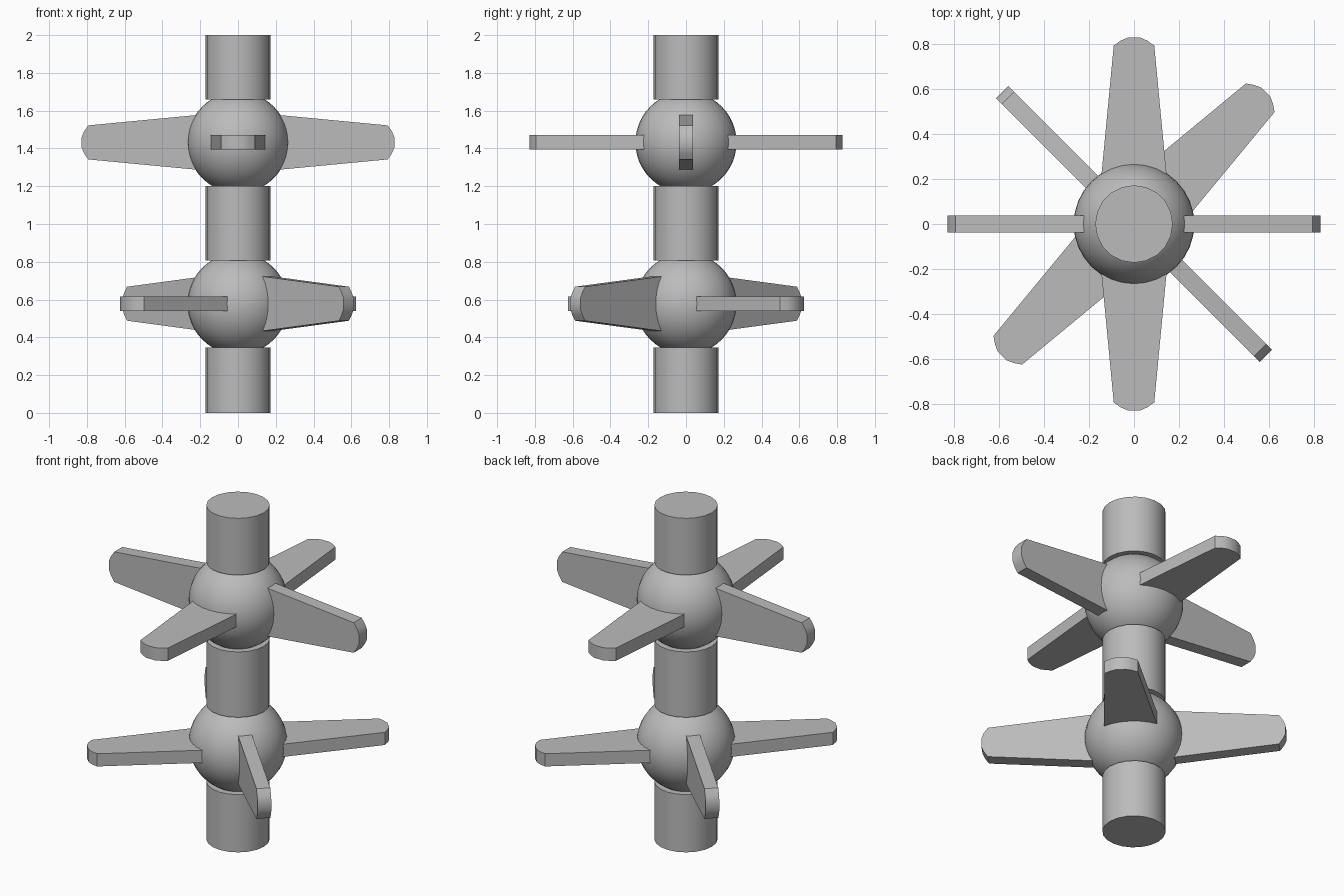
import bpy, bmesh, math
from mathutils import Matrix

cube = bpy.data.objects.get("Cube")
if cube:
    bpy.data.objects.remove(cube)

grey = bpy.data.materials.new("plain grey")
grey.use_nodes = True
colour = (0.5, 0.5, 0.5, 1)
grey.diffuse_color = colour
grey.node_tree.nodes["Principled BSDF"].inputs["Base Color"].default_value = colour


def finish(name, bm, angle):
    bmesh.ops.recalc_face_normals(bm, faces=bm.faces)
    mesh = bpy.data.meshes.new(name)
    bm.to_mesh(mesh)
    bm.free()
    mesh.materials.append(grey)
    ob = bpy.data.objects.new(name, mesh)
    bpy.context.collection.objects.link(ob)
    bpy.ops.object.select_all(action="DESELECT")
    ob.select_set(True)
    bpy.context.view_layer.objects.active = ob
    bpy.ops.object.shade_smooth_by_angle(angle=math.radians(angle))
    return ob


def shaft(name, bottom, top):
    bm = bmesh.new()
    bmesh.ops.create_cone(bm, cap_ends=True, segments=20, radius1=0.172, radius2=0.172,
                          depth=top - bottom,
                          matrix=Matrix.Translation((0, 0, (bottom + top) / 2)))
    finish(name, bm, 35)


def ball(name, z):
    bm = bmesh.new()
    bmesh.ops.create_uvsphere(bm, u_segments=32, v_segments=24, radius=0.268,
                              matrix=Matrix.Translation((0, 0, z)))
    finish(name, bm, 35)


# Tapered blade outline with a rounded tip, along +x
half = [(0.12, 0.154), (0.793, 0.09), (0.815, 0.058), (0.828, 0.028)]
outline = half + [(x, -y) for x, y in reversed(half)]
THICK = 0.076


def blade(name, z, heading, upright):
    bm = bmesh.new()
    face = bm.faces.new([bm.verts.new((x, y, -THICK / 2)) for x, y in outline])
    ext = bmesh.ops.extrude_face_region(bm, geom=[face])
    verts = [v for v in ext["geom"] if isinstance(v, bmesh.types.BMVert)]
    bmesh.ops.translate(bm, verts=verts, vec=(0, 0, THICK))
    ob = finish(name, bm, 32)
    roll = Matrix.Rotation(math.pi / 2 if upright else 0, 4, "X")
    ob.matrix_world = (Matrix.Translation((0, 0, z))
                       @ Matrix.Rotation(math.radians(heading), 4, "Z") @ roll)


# Three shaft lengths
shaft("lower_shaft", 0, 0.346)
shaft("middle_shaft", 0.808, 1.2)
shaft("upper_shaft", 1.66, 2)

# Two hubs, each with alternating upright and flat blades
for label, z, turn in (("lower", 0.578, -45), ("upper", 1.432, 0)):
    ball(label + "_hub", z)
    for i in range(4):
        upright = i % 2 == 0
        kind = "upright" if upright else "flat"
        blade(f"{label}_{kind}_blade_{i // 2 + 1}", z, turn + 90 * i, upright)
